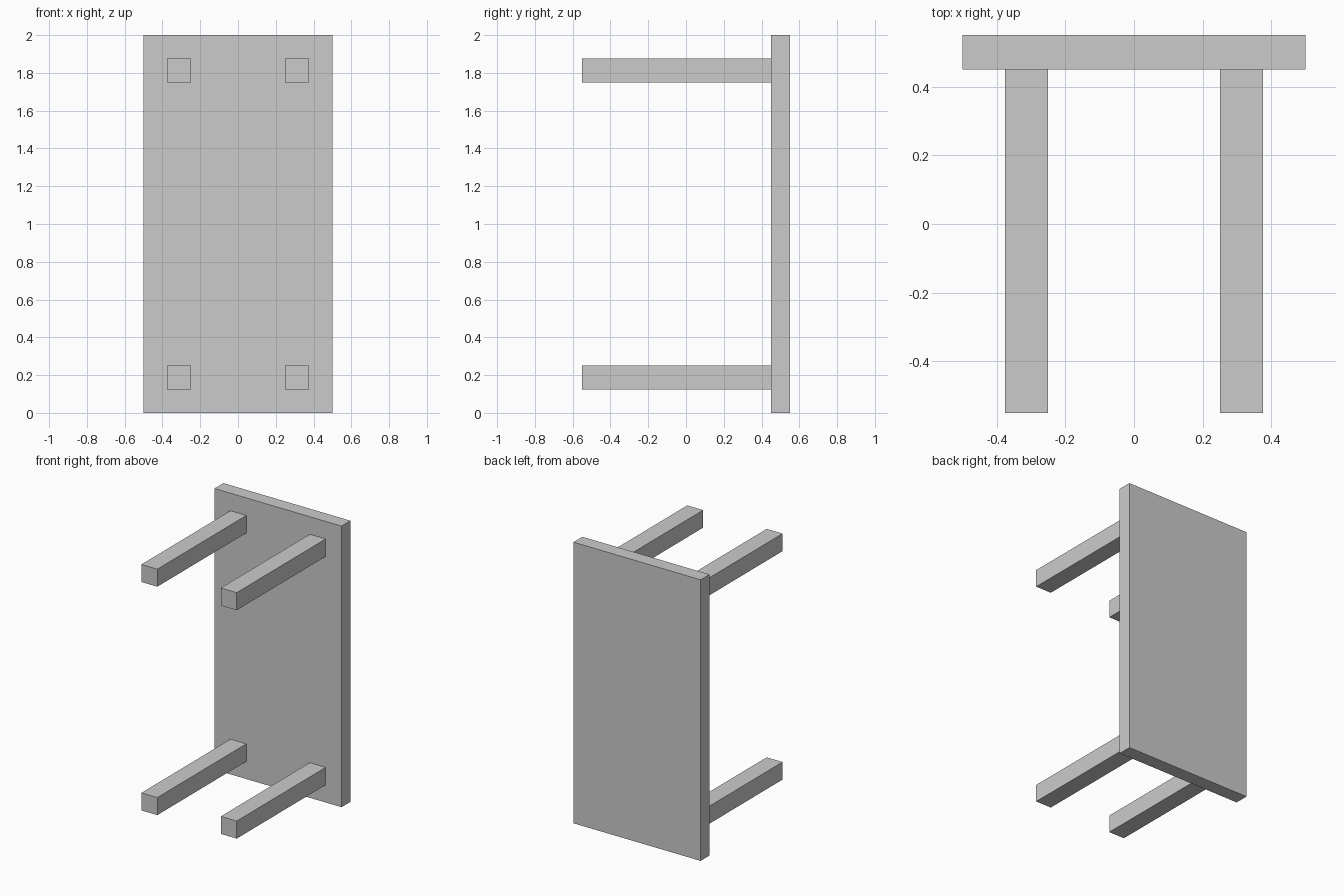
import bpy

if "Cube" in bpy.data.objects:
    bpy.data.objects.remove(bpy.data.objects["Cube"])


def box(name, lo, hi):
    # Axis-aligned box from two opposite corners
    centre = [(a + b) / 2 for a, b in zip(lo, hi)]
    bpy.ops.mesh.primitive_cube_add(size=1, location=centre)
    obj = bpy.context.object
    obj.name = name
    obj.scale = [b - a for a, b in zip(lo, hi)]
    bpy.ops.object.transform_apply(location=False, rotation=False, scale=True)
    return obj


# Table top standing on its short edge
box("table_top", (-0.5, 0.45, 0), (0.5, 0.55, 2))

# Four square legs pointing to the front
for side, x in (("left", -0.3125), ("right", 0.3125)):
    for level, z in (("lower", 0.1875), ("upper", 1.8125)):
        box(f"{level}_{side}_leg",
            (x - 0.0625, -0.55, z - 0.0625),
            (x + 0.0625, 0.45, z + 0.0625))
